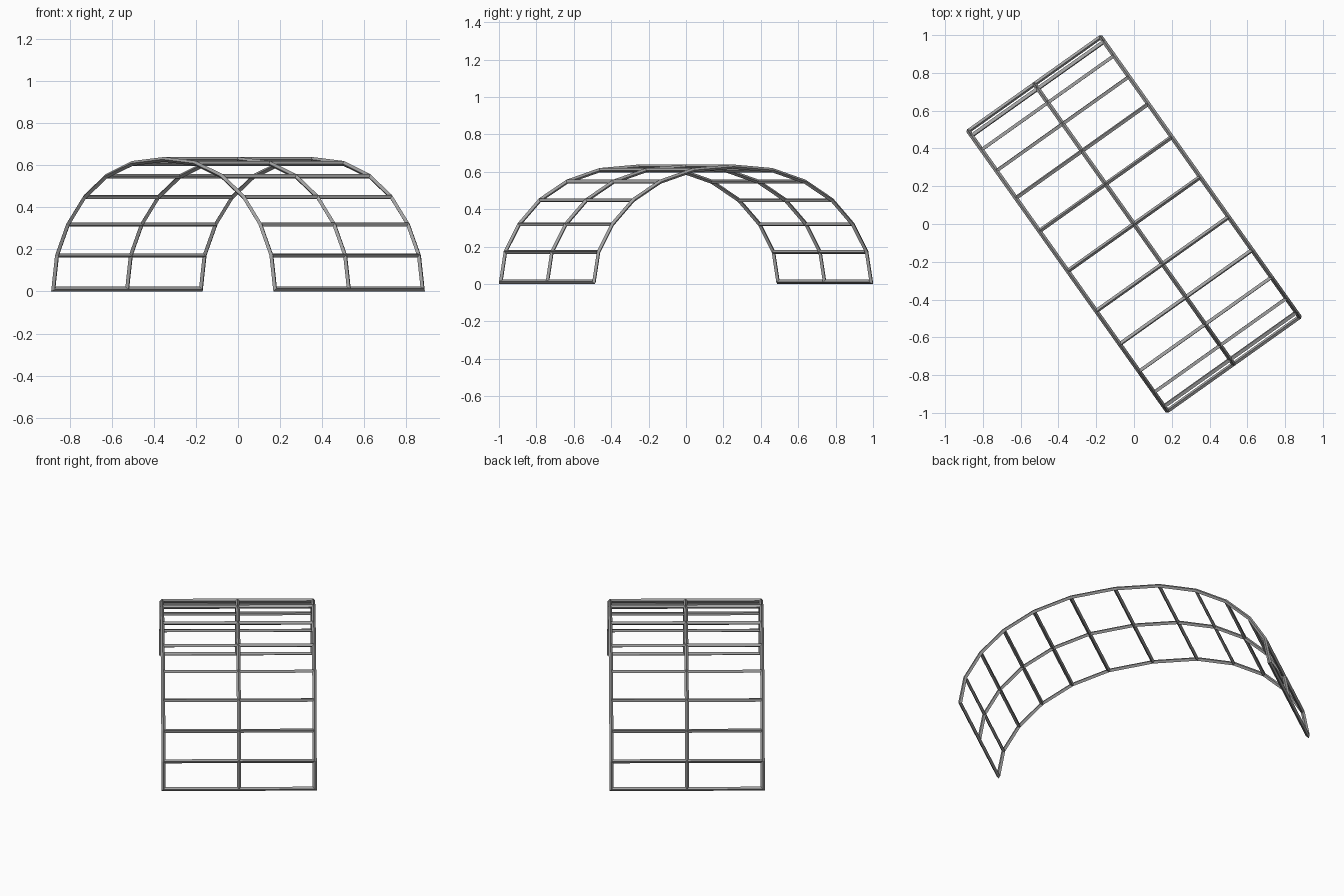
import bpy
import bmesh
from math import radians

default = bpy.data.objects.get("Cube")
if default:
    bpy.data.objects.remove(default, do_unlink=True)

HALF_WIDTH = 0.43    # half length of each crossbar
BAR = 0.023          # bar thickness
HOOPS = 3

# Half of the arch profile, from foot to crown (distance from centre, height)
HALF_ARCH = [(0.909, 0.0), (0.879, 0.16), (0.788, 0.308), (0.652, 0.437),
             (0.475, 0.535), (0.26, 0.597), (0.0, 0.616)]
ARCH = HALF_ARCH + [(-y, z) for y, z in reversed(HALF_ARCH[:-1])]

# Grey metal
steel = bpy.data.materials.new("steel_grey")
steel.use_nodes = True
colour = (0.36, 0.36, 0.36, 1.0)
steel.diffuse_color = colour
steel.node_tree.nodes["Principled BSDF"].inputs["Base Color"].default_value = colour

# Arched sheet: its edges are the centre lines of the hoops and crossbars
bm = bmesh.new()
rows = [[bm.verts.new((HALF_WIDTH * (2 * j / (HOOPS - 1) - 1), y, z + BAR / 2))
         for j in range(HOOPS)] for y, z in ARCH]
for a, b in zip(rows, rows[1:]):
    for j in range(HOOPS - 1):
        bm.faces.new((a[j], a[j + 1], b[j + 1], b[j]))
bmesh.ops.recalc_face_normals(bm, faces=bm.faces)

mesh = bpy.data.meshes.new("arched_frame")
bm.to_mesh(mesh)
bm.free()
mesh.materials.append(steel)
frame = bpy.data.objects.new("arched_frame", mesh)
bpy.context.collection.objects.link(frame)
frame.rotation_euler.z = radians(35.4)

# Turn every edge into a four-sided bar
bars = frame.modifiers.new("bars", 'WIREFRAME')
bars.thickness = BAR
bars.offset = 0
bars.use_boundary = True
bars.use_replace = True
bars.use_even_offset = True
bars.use_relative_offset = False
